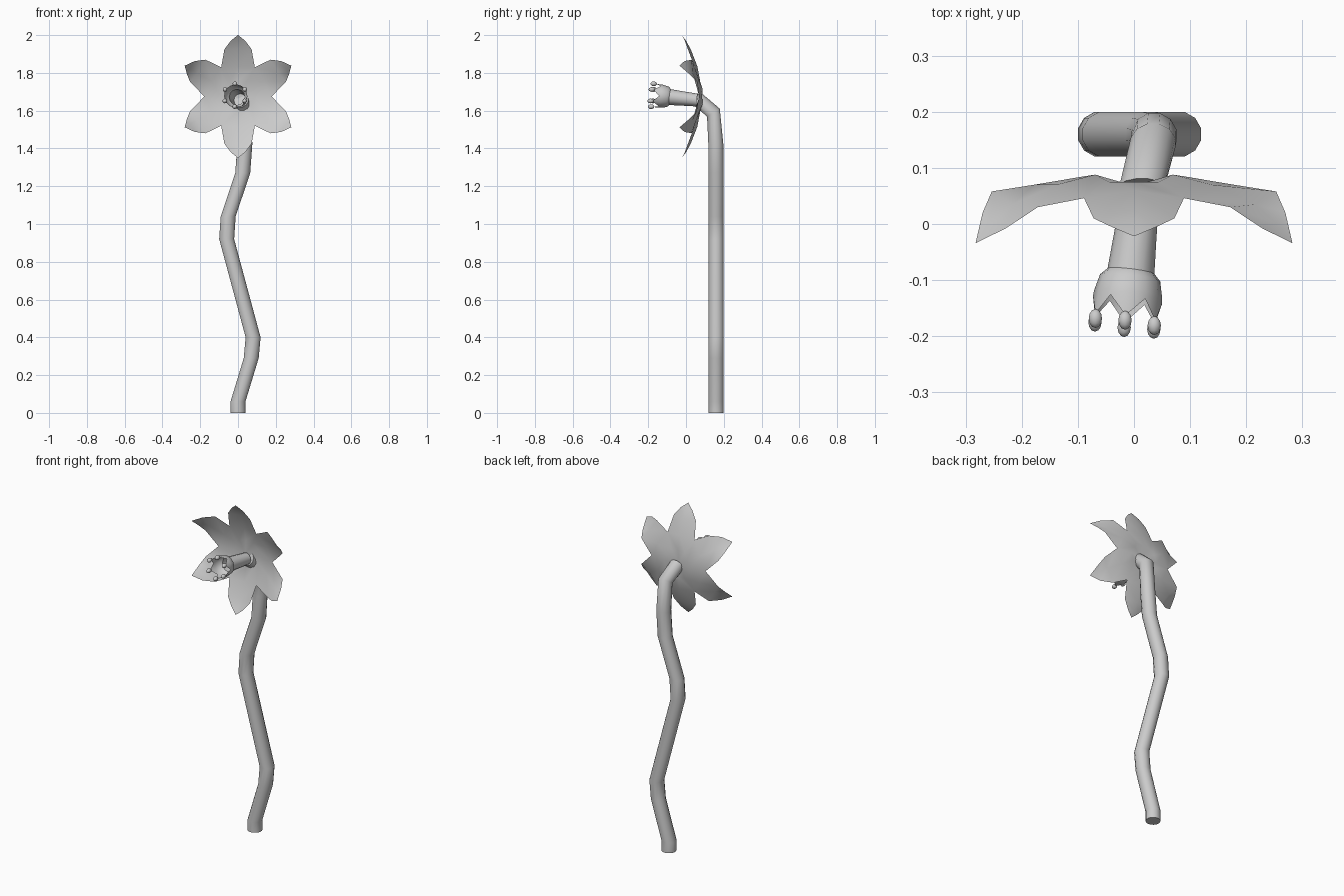
import bpy, bmesh, math
from mathutils import Vector, Matrix

cube = bpy.data.objects.get("Cube")
if cube:
    bpy.data.objects.remove(cube)

grey = bpy.data.materials.new("plain grey")
grey.use_nodes = True
COLOUR = (0.6, 0.6, 0.6, 1)
grey.diffuse_color = COLOUR
grey.node_tree.nodes["Principled BSDF"].inputs["Base Color"].default_value = COLOUR


def finish(name, bm, angle=40, closed=True):
    if closed:
        bmesh.ops.recalc_face_normals(bm, faces=bm.faces)
    mesh = bpy.data.meshes.new(name)
    bm.to_mesh(mesh)
    bm.free()
    mesh.materials.append(grey)
    obj = bpy.data.objects.new(name, mesh)
    bpy.context.collection.objects.link(obj)
    bpy.ops.object.select_all(action='DESELECT')
    obj.select_set(True)
    bpy.context.view_layer.objects.active = obj
    bpy.ops.object.shade_smooth_by_angle(angle=math.radians(angle))
    return obj


def bridge(bm, rings):
    for a, b in zip(rings, rings[1:]):
        n = len(a)
        for i in range(n):
            bm.faces.new((a[i], a[(i + 1) % n], b[(i + 1) % n], b[i]))


# Stem: centre of each ring and the forward tilt of the ring in degrees
STEM = [((0, .16, 0), 0), ((0, .16, .06), 0), ((.07, .16, .29), 0),
        ((.08, .16, .40), 0), ((-.06, .16, .92), 0), ((-.052, .16, 1.04), 0),
        ((.025, .16, 1.27), 0), ((.036, .158, 1.42), 4),
        ((.034, .145, 1.59), 32), ((.014, .066, 1.657), 68)]
bm = bmesh.new()
rings = []
for centre, tilt in STEM:
    turn = Matrix.Rotation(math.radians(tilt), 3, 'X')
    ring = []
    for i in range(12):
        a = math.tau * (i + .5) / 12
        p = Vector((.041 * math.cos(a), .041 * math.sin(a), 0))
        ring.append(bm.verts.new(Vector(centre) + turn @ p))
    rings.append(ring)
bridge(bm, rings)
bm.faces.new(rings[0])
bm.faces.new(rings[-1])
finish("stem", bm, 50)

# Petals: (outward, sideways, depth) rows, each as side a, rib, side b
UPRIGHT = [[(.077, .044, .075), (.08, 0, .075), (.077, -.044, .075)],
           [(.154, .089, .046), (.16, 0, .06), (.154, -.089, .046)],
           [(.25, .072, .01), (.25, 0, .025), (.25, -.072, .01)],
           [(.295, .038, -.006), (.295, 0, 0), (.295, -.038, -.006)]]
SIDE = [[(.077, .044, .075), (.08, 0, .088), (.077, -.044, .085)],
        [(.154, .089, .046), (.16, 0, .07), (.154, -.089, .07)],
        [(.246, .083, .03), (.25, 0, .035), (.258, -.060, .058)],
        [(.292, .048, -.008), (.295, 0, .0), (.292, -.034, .02)]]
bm = bmesh.new()
for k in range(6):
    angle = math.radians(90 + 60 * k)
    upright = k in (0, 3)
    rows, tip_y = (UPRIGHT, -.022) if upright else (SIDE, -.034)
    # The petals on either side mirror one another
    flip = -1 if k in (1, 4) else 1

    def place(p):
        r, t, y = p
        t *= flip
        c, s = math.cos(angle), math.sin(angle)
        return bm.verts.new((r * c - t * s, y, 1.675 + r * s + t * c))

    grid = [[place(p) for p in (row if flip > 0 else row[::-1])] for row in rows]
    if flip < 0:
        grid = [row[::1] for row in grid]
    centre, tip = place((0, 0, .068)), place((.326, 0, tip_y))
    for j in (0, 1):
        def face(*v):
            f = bm.faces.new(v)
            f.normal_update()
            if f.normal.y > 0:
                f.normal_flip()
        face(centre, grid[0][j], grid[0][j + 1])
        for a, b in zip(grid, grid[1:]):
            face(a[j], b[j], b[j + 1], a[j + 1])
        face(grid[-1][j], tip, grid[-1][j + 1])
bmesh.ops.remove_doubles(bm, verts=bm.verts, dist=.002)
finish("petals", bm, 60, closed=False)

# Trumpet: tube and flared cup with a zigzag rim, along a slightly raised axis
START, END = Vector((.012, .06, 1.656)), Vector((-.017, -.18, 1.682))
AXIS = (END - START).normalized()
TURN = AXIS.to_track_quat('-Y', 'Z').to_matrix()


def on_axis(y, radius, angle):
    centre = START.lerp(END, (START.y - y) / (START.y - END.y))
    return centre + TURN @ Vector((radius * math.cos(angle), 0, radius * math.sin(angle)))


bm = bmesh.new()
rings = []
PROFILE = [(.06, .034, 0), (-.02, .038, 0), (-.084, .042, 0),
           (-.096, .054, 0), (-.125, .061, 0), (-.152, .062, .017)]
for y, radius, zigzag in PROFILE:
    rings.append([bm.verts.new(on_axis(y + (zigzag if i % 2 else -zigzag), radius,
                                       math.radians(90 + 30 * i))) for i in range(12)])
bridge(bm, rings)
finish("trumpet", bm, 35)

# Knob on each point of the rim
for k in range(6):
    bm = bmesh.new()
    bmesh.ops.create_uvsphere(bm, u_segments=10, v_segments=6, radius=.0125)
    bmesh.ops.scale(bm, vec=(1, 1, 1.35), verts=bm.verts)
    spot = on_axis(-.178, .061, math.radians(90 + 60 * k))
    bmesh.ops.transform(bm, verts=bm.verts,
                        matrix=Matrix.Translation(spot) @ Matrix.Rotation(math.pi / 2, 4, 'X'))
    finish("rim_knob_%d" % (k + 1), bm, 60)
